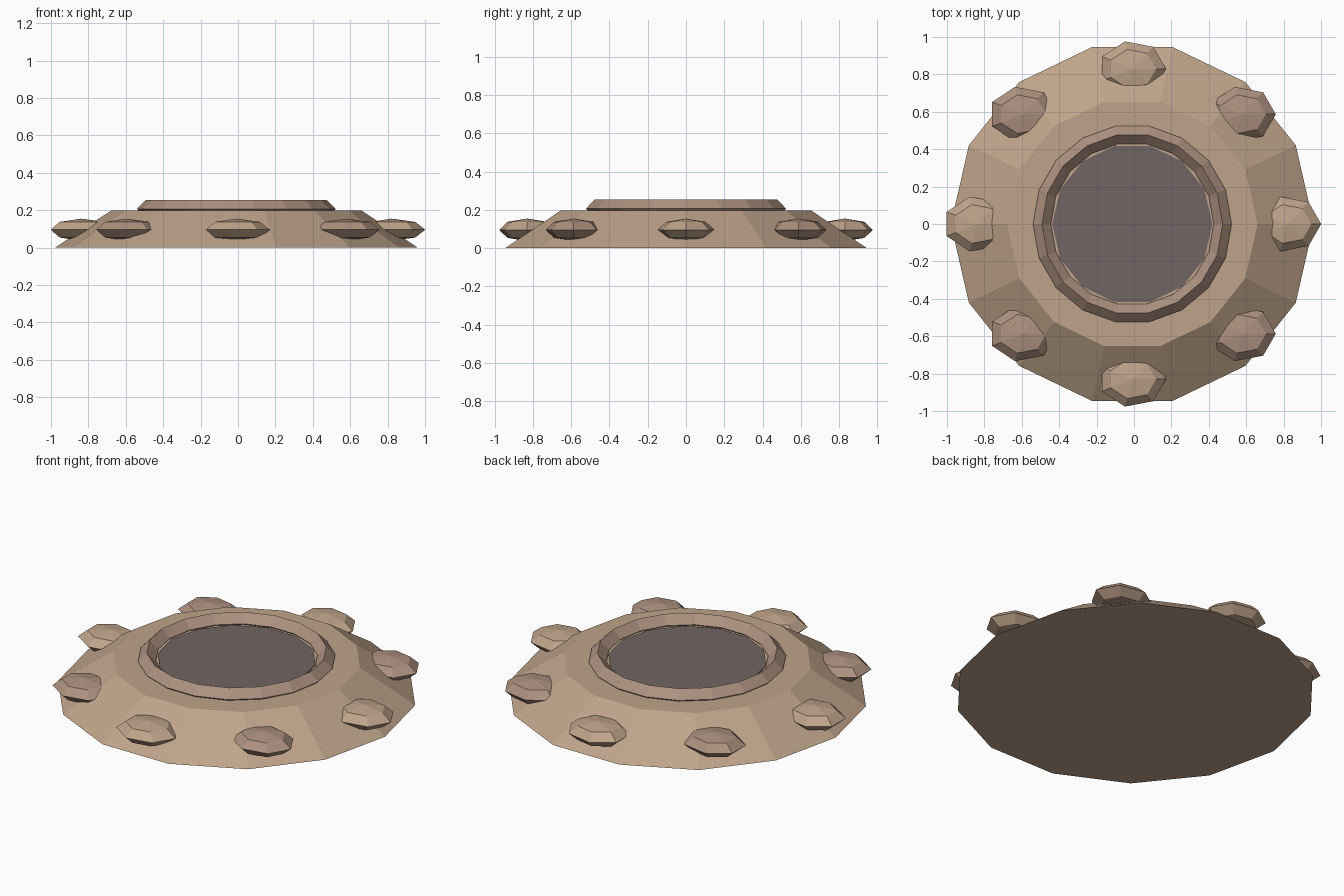
import bpy, bmesh, math

if "Cube" in bpy.data.objects:
    bpy.data.objects.remove(bpy.data.objects["Cube"])

CX = -0.009  # slight shift so the studs balance around x = 0


def material(name, rgb):
    m = bpy.data.materials.new(name)
    m.diffuse_color = (*rgb, 1)
    m.use_nodes = True
    m.node_tree.nodes["Principled BSDF"].inputs["Base Color"].default_value = m.diffuse_color
    return m


tan = material("tan_stone", (0.52, 0.37, 0.255))
rose = material("rose_stone", (0.42, 0.285, 0.215))
dark = material("dark_fill", (0.165, 0.13, 0.125))


def lathe(name, profile, sides, mat, loc=(0, 0, 0), scale=(1, 1), closed=False):
    """Spin (radius, z) points round z with the first vertex on +x; zero radius is a pole."""
    bm = bmesh.new()
    rings = []
    for r, z in profile:
        if r == 0:
            rings.append([bm.verts.new((0, 0, z))] * sides)
        else:
            rings.append([bm.verts.new((r * scale[0] * math.cos(2 * math.pi * i / sides),
                                        r * scale[1] * math.sin(2 * math.pi * i / sides), z))
                          for i in range(sides)])
    pairs = list(zip(rings, rings[1:]))
    if closed:
        pairs.append((rings[-1], rings[0]))
    for a, b in pairs:
        for i in range(sides):
            j = (i + 1) % sides
            bm.faces.new(list(dict.fromkeys((a[i], a[j], b[j], b[i]))))
    bmesh.ops.recalc_face_normals(bm, faces=bm.faces)
    me = bpy.data.meshes.new(name)
    bm.to_mesh(me)
    bm.free()
    me.materials.append(mat)
    ob = bpy.data.objects.new(name, me)
    ob.location = loc
    bpy.context.collection.objects.link(ob)
    return ob


# Sloped 14-sided base
lathe("base", [(0, 0), (0.97, 0), (0.67, 0.198), (0, 0.198)], 14, tan, (CX, 0, 0))

# Raised rim with a diamond section
R, M, Z = 0.483, 0.048, 0.207
lathe("rim", [(R + M, Z), (R, Z + M), (R - M, Z), (R, Z - M)], 18, rose, (CX, 0, 0), closed=True)

# Dark disc inside the rim
lathe("centre_disc", [(0, 0.192), (0.428, 0.192), (0.428, 0.203), (0, 0.203)], 14, dark, (CX, 0, 0))

# Eight flattened studs round the slope, alternating in colour
H, Q = 0.059, math.sqrt(0.5)
stud = [(0, -H), (Q, -H * Q), (1, 0), (Q, H * Q), (0, H)]
for k in range(8):
    a = k * math.pi / 4
    lathe(f"stud_{k + 1}", stud, 7, rose if k % 2 else tan,
          (CX + 0.83 * math.cos(a), 0.83 * math.sin(a), 0.096), (0.18, 0.15))
